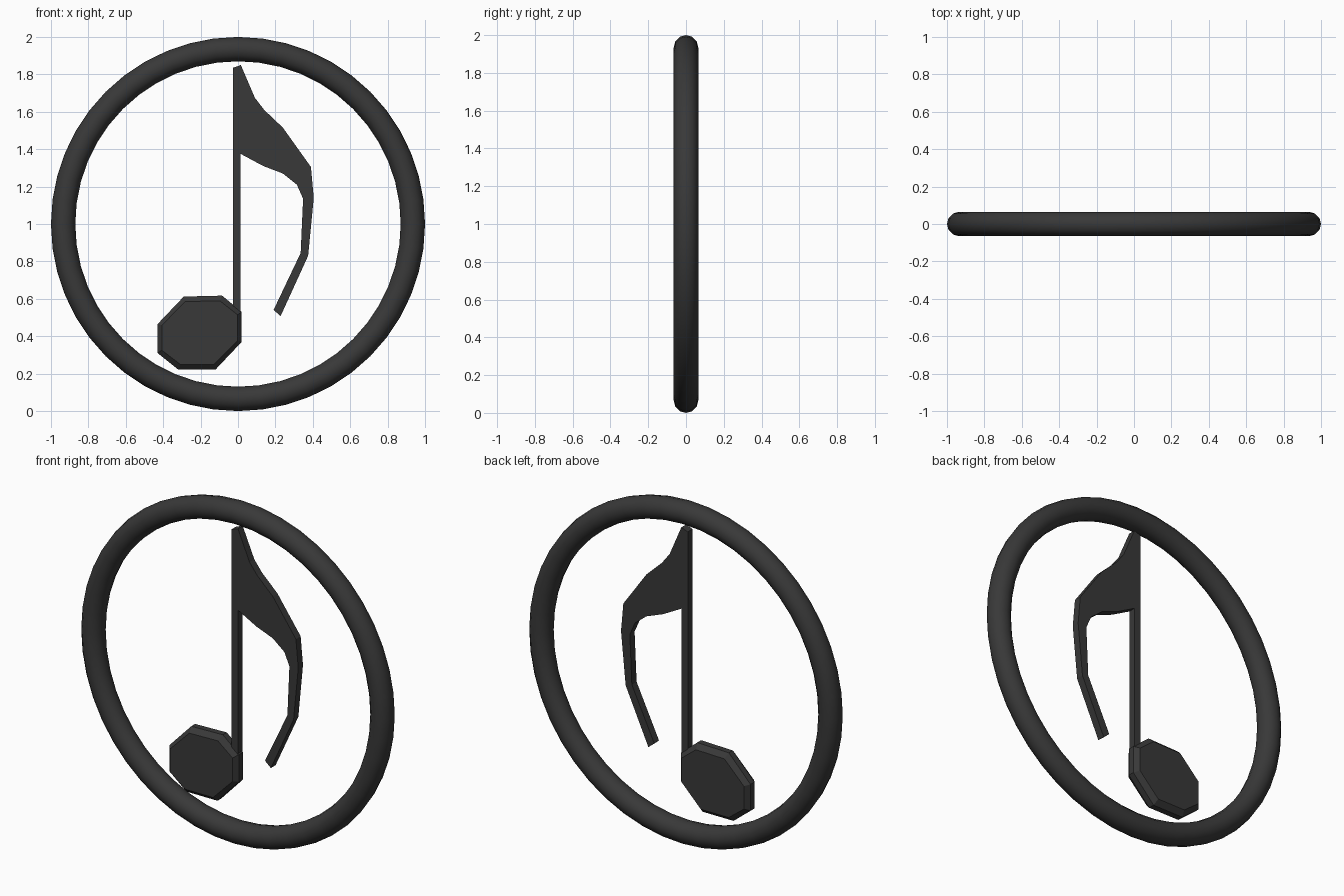
import bpy, bmesh, math

if "Cube" in bpy.data.objects:
    bpy.data.objects.remove(bpy.data.objects["Cube"])

mat = bpy.data.materials.new("dark_grey")
mat.diffuse_color = (0.04, 0.04, 0.04, 1)
mat.use_nodes = True
mat.node_tree.nodes["Principled BSDF"].inputs["Base Color"].default_value = mat.diffuse_color


def prism(name, layers):
    """Closed solid lofted through (y, outline) layers, outlines in x-z."""
    bm = bmesh.new()
    rings = [[bm.verts.new((x, y, z)) for x, z in pts] for y, pts in layers]
    n = len(rings[0])
    for a, b in zip(rings, rings[1:]):
        for i in range(n):
            j = (i + 1) % n
            bm.faces.new((a[i], a[j], b[j], b[i]))
    bm.faces.new(rings[0])
    bm.faces.new(rings[-1])
    bmesh.ops.recalc_face_normals(bm, faces=bm.faces)
    bmesh.ops.triangulate(bm, faces=[f for f in bm.faces if len(f.verts) > 4])
    me = bpy.data.meshes.new(name)
    bm.to_mesh(me)
    bm.free()
    ob = bpy.data.objects.new(name, me)
    bpy.context.collection.objects.link(ob)
    me.materials.append(mat)
    return ob


# Round outer ring
bpy.ops.mesh.primitive_torus_add(major_segments=48, minor_segments=12,
                                 major_radius=0.935, minor_radius=0.065,
                                 location=(0, 0, 1), rotation=(math.pi / 2, 0, 0))
ring = bpy.context.object
ring.name = "outer_ring"
ring.data.materials.append(mat)
bpy.ops.object.shade_smooth_by_angle(angle=math.radians(40))

# Stem with hooked flag
flag = [(-0.027, 0.50), (-0.027, 1.835), (0.015, 1.85), (0.09, 1.675),
        (0.14, 1.61), (0.24, 1.515), (0.39, 1.305), (0.405, 1.14),
        (0.375, 0.83), (0.228, 0.508), (0.19, 0.54), (0.335, 0.845),
        (0.348, 1.135), (0.315, 1.21), (0.24, 1.27), (0.135, 1.31),
        (0.014, 1.375), (0.014, 0.50)]
prism("stem_and_flag", [(-0.022, flag), (0.022, flag)])

# Eight-sided note head with bevelled rims
outer = [(-0.43, 0.465), (-0.29, 0.612), (-0.085, 0.617), (0.02, 0.53),
         (0.02, 0.37), (-0.12, 0.222), (-0.32, 0.222), (-0.43, 0.31)]
cx, cz = -0.205, 0.42
inner = [(cx + (x - cx) * 0.9, cz + (z - cz) * 0.86) for x, z in outer]
prism("note_head", [(-0.047, inner), (-0.018, outer), (0.018, outer), (0.047, inner)])
